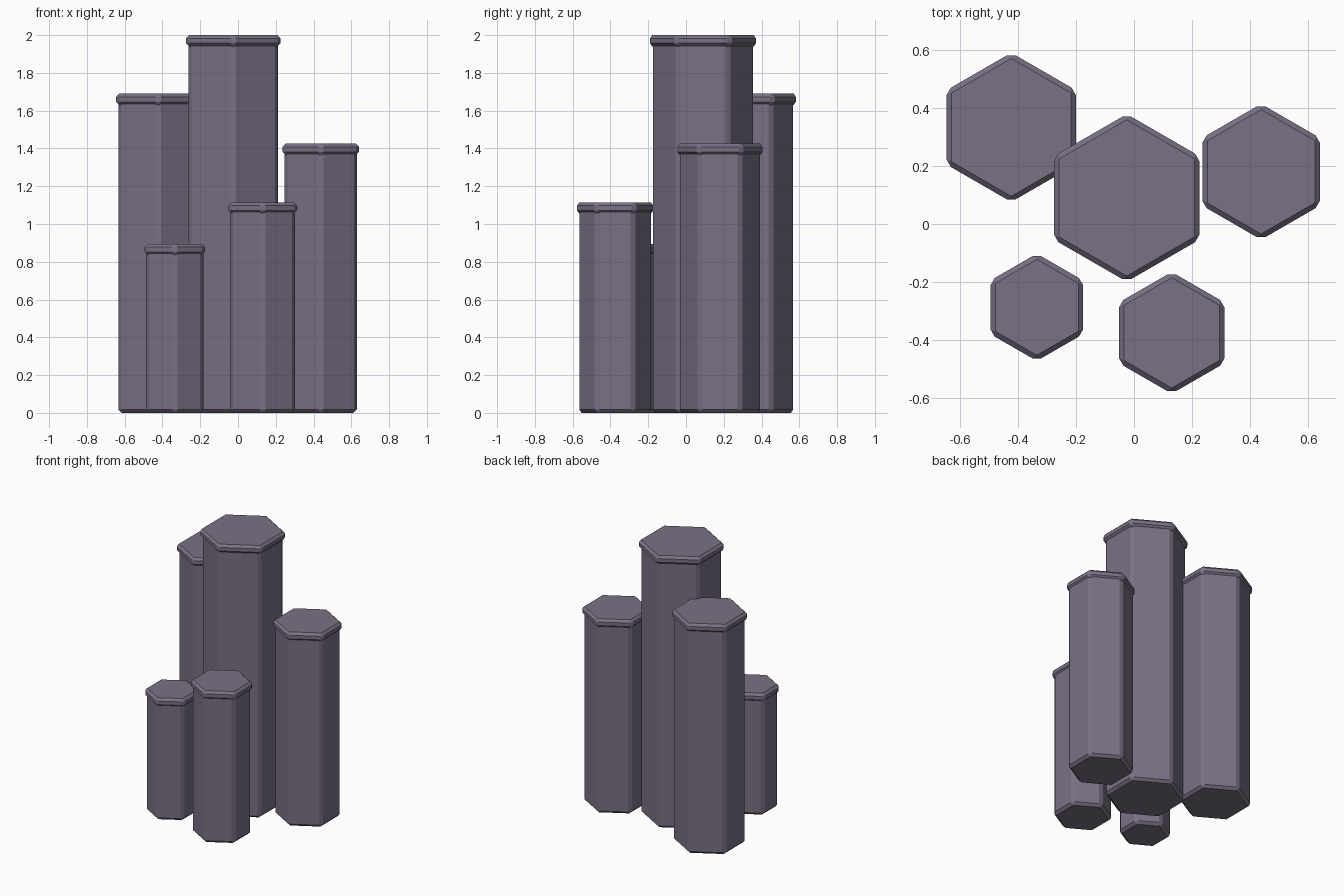
import bpy
import math

cube = bpy.data.objects.get("Cube")
if cube:
    bpy.data.objects.remove(cube, do_unlink=True)

stone = bpy.data.materials.new("purple_grey_stone")
stone.use_nodes = True
colour = (0.195, 0.165, 0.235, 1)
stone.diffuse_color = colour
stone.node_tree.nodes["Principled BSDF"].inputs["Base Color"].default_value = colour
stone.node_tree.nodes["Principled BSDF"].inputs["Roughness"].default_value = 0.9


def hex_prism(name, x, y, bottom, top, width, bevel):
    """Six-sided prism, corners toward the front and back, with chamfered edges."""
    bpy.ops.mesh.primitive_cylinder_add(
        vertices=6, radius=width / math.sqrt(3), depth=top - bottom,
        location=(x, y, (bottom + top) / 2))
    prism = bpy.context.object
    prism.name = name
    prism.data.materials.append(stone)
    chamfer = prism.modifiers.new("chamfer", "BEVEL")
    chamfer.width = bevel
    chamfer.segments = 1
    chamfer.limit_method = "ANGLE"
    chamfer.angle_limit = math.radians(30)
    return prism


CAP_HEIGHT = 0.06
CAP_LIP = 1.057   # cap width relative to its column

# name, centre x, centre y, total height, cap width
columns = [
    ("centre", -0.025, 0.09, 2.0, 0.50),
    ("back_right", -0.423, 0.333, 1.69, 0.445),
    ("back_left", 0.438, 0.18, 1.425, 0.405),
    ("front_left", 0.13, -0.375, 1.115, 0.363),
    ("front_right", -0.335, -0.287, 0.895, 0.32),
]

# Columns with a wider slab on top of each
for name, x, y, height, width in columns:
    hex_prism(name + "_column", x, y, 0, height - CAP_HEIGHT / 2,
              width / CAP_LIP, 0.018)
    hex_prism(name + "_cap", x, y, height - CAP_HEIGHT, height, width, 0.017)
